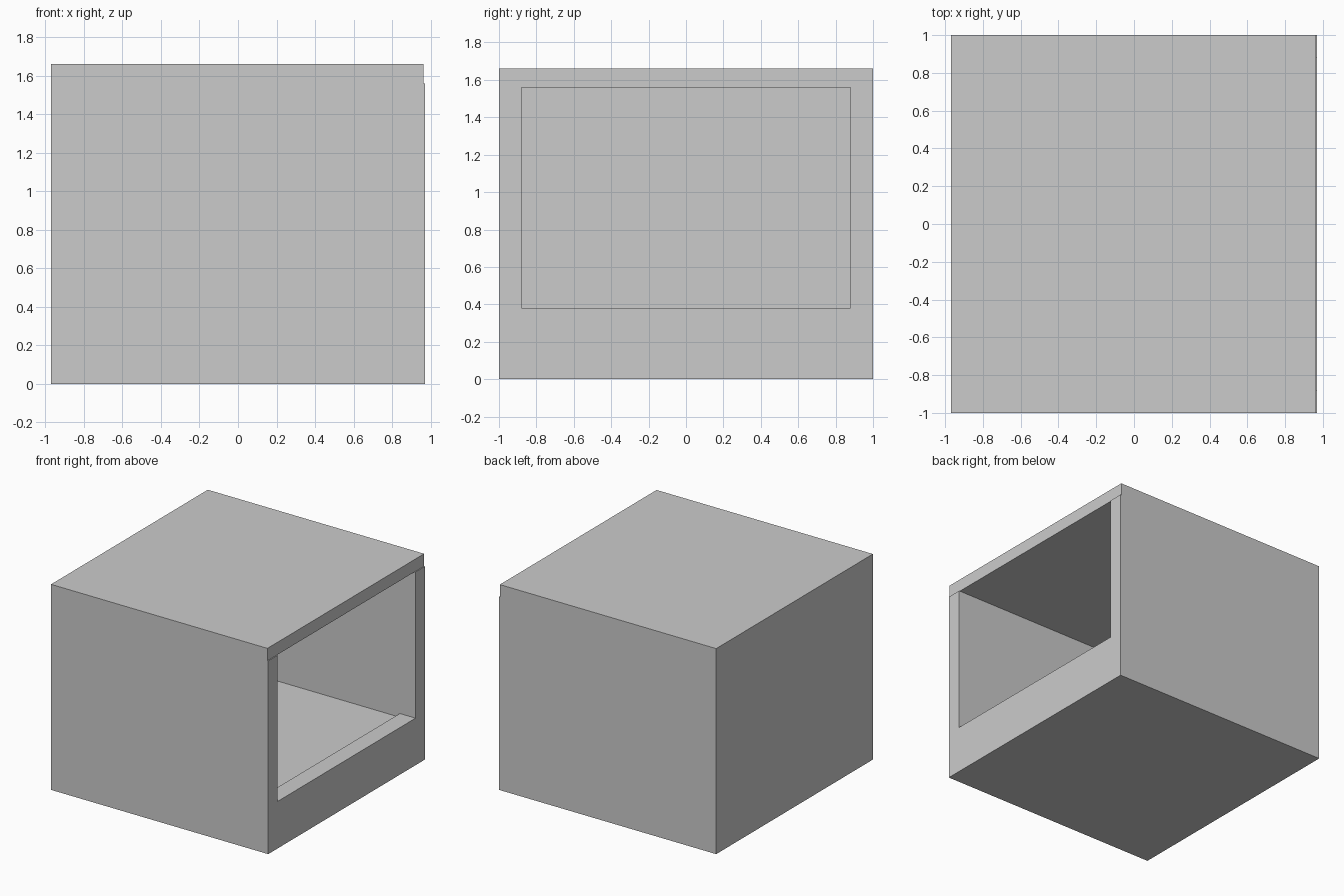
import bpy, bmesh

if "Cube" in bpy.data.objects:
    bpy.data.objects.remove(bpy.data.objects["Cube"])


def extruded_profile(name, profile, half_width):
    """Extrude an (x, z) outline symmetrically along y."""
    bm = bmesh.new()
    face = bm.faces.new([bm.verts.new((x, -half_width, z)) for x, z in profile])
    ext = bmesh.ops.extrude_face_region(bm, geom=[face])
    verts = [g for g in ext["geom"] if isinstance(g, bmesh.types.BMVert)]
    bmesh.ops.translate(bm, verts=verts, vec=(0, 2 * half_width, 0))
    bmesh.ops.recalc_face_normals(bm, faces=bm.faces[:])
    mesh = bpy.data.meshes.new(name)
    bm.to_mesh(mesh)
    bm.free()
    obj = bpy.data.objects.new(name, mesh)
    bpy.context.collection.objects.link(obj)
    return obj


# Outer body, with the lintel set back slightly above the opening
body = extruded_profile("box_shell", [
    (-0.97, 0), (0.97, 0), (0.97, 1.56), (0.963, 1.56),
    (0.963, 1.66), (-0.97, 1.66)], 1.0)

# Inner room: floor sits a little below the sill of the side opening
cavity = extruded_profile("cavity_cutter", [
    (-0.85, 0.35), (0.83, 0.35), (0.83, 0.38), (1.2, 0.38),
    (1.2, 1.56), (-0.85, 1.56)], 0.88)

# Hollow the body
cut = body.modifiers.new("hollow", 'BOOLEAN')
cut.operation = 'DIFFERENCE'
cut.solver = 'EXACT'
cut.object = cavity
bpy.context.view_layer.objects.active = body
body.select_set(True)
bpy.ops.object.modifier_apply(modifier=cut.name)
bpy.data.objects.remove(cavity, do_unlink=True)
